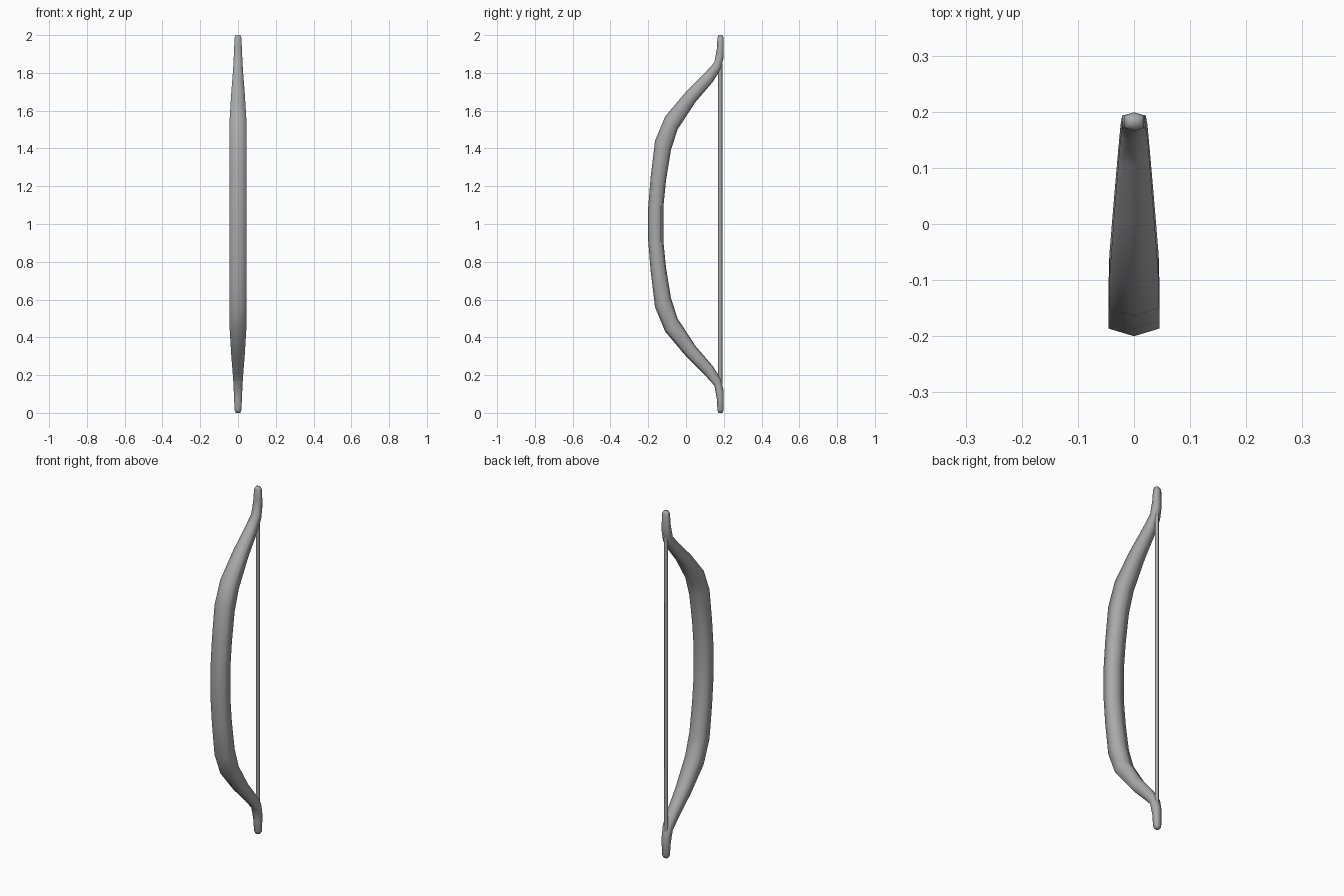
import bpy
import bmesh
import math
from mathutils import Vector

cube = bpy.data.objects.get("Cube")
if cube:
    bpy.data.objects.remove(cube)

# Single grey material
grey = bpy.data.materials.new("plain_grey")
grey.use_nodes = True
colour = (0.4, 0.4, 0.4, 1)
grey.diffuse_color = colour
grey.node_tree.nodes["Principled BSDF"].inputs["Base Color"].default_value = colour


def finish(obj, angle):
    obj.data.materials.append(grey)
    bpy.ops.object.select_all(action='DESELECT')
    obj.select_set(True)
    bpy.context.view_layer.objects.active = obj
    bpy.ops.object.shade_smooth_by_angle(angle=math.radians(angle))


# Upper limb stations: front y, front z, back y, back z, half width
upper = [
    (-0.2, 1.09, -0.12, 1.09, 0.045),
    (-0.187, 1.25, -0.106, 1.23, 0.045),
    (-0.164, 1.44, -0.08, 1.39, 0.045),
    (-0.11, 1.57, -0.045, 1.5, 0.044),
    (0.0, 1.70, 0.05, 1.645, 0.036),
    (0.1, 1.80, 0.14, 1.75, 0.028),
    (0.15, 1.855, 0.182, 1.815, 0.024),
    (0.164, 1.93, 0.199, 1.88, 0.021),
    (0.166, 1.985, 0.199, 1.985, 0.018),
    (0.172, 2.0, 0.193, 2.0, 0.012),
]
lower = [(a, 2 - b, c, 2 - d, w) for a, b, c, d, w in reversed(upper)]

# Bow limbs: six-sided sections lofted from tip to tip
bm = bmesh.new()
rings = []
for fy, fz, by, bz, w in lower + upper:
    front, back = Vector((0, fy, fz)), Vector((0, by, bz))
    section = [(0, 0), (w, 0.17), (w, 0.83), (0, 1), (-w, 0.83), (-w, 0.17)]
    rings.append([bm.verts.new(front.lerp(back, t) + Vector((x, 0, 0)))
                  for x, t in section])
for a, b in zip(rings, rings[1:]):
    for i in range(len(a)):
        j = (i + 1) % len(a)
        bm.faces.new((a[i], a[j], b[j], b[i]))
bm.faces.new(rings[0])
bm.faces.new(rings[-1])
bmesh.ops.recalc_face_normals(bm, faces=bm.faces)
mesh = bpy.data.meshes.new("bow_limbs")
bm.to_mesh(mesh)
bm.free()
limbs = bpy.data.objects.new("bow_limbs", mesh)
bpy.context.collection.objects.link(limbs)
finish(limbs, 80)

# String stretched between the limbs
bpy.ops.mesh.primitive_cylinder_add(vertices=6, radius=0.011, depth=1.7,
                                    location=(0, 0.181, 1))
string = bpy.context.object
string.name = "bow_string"
finish(string, 80)
